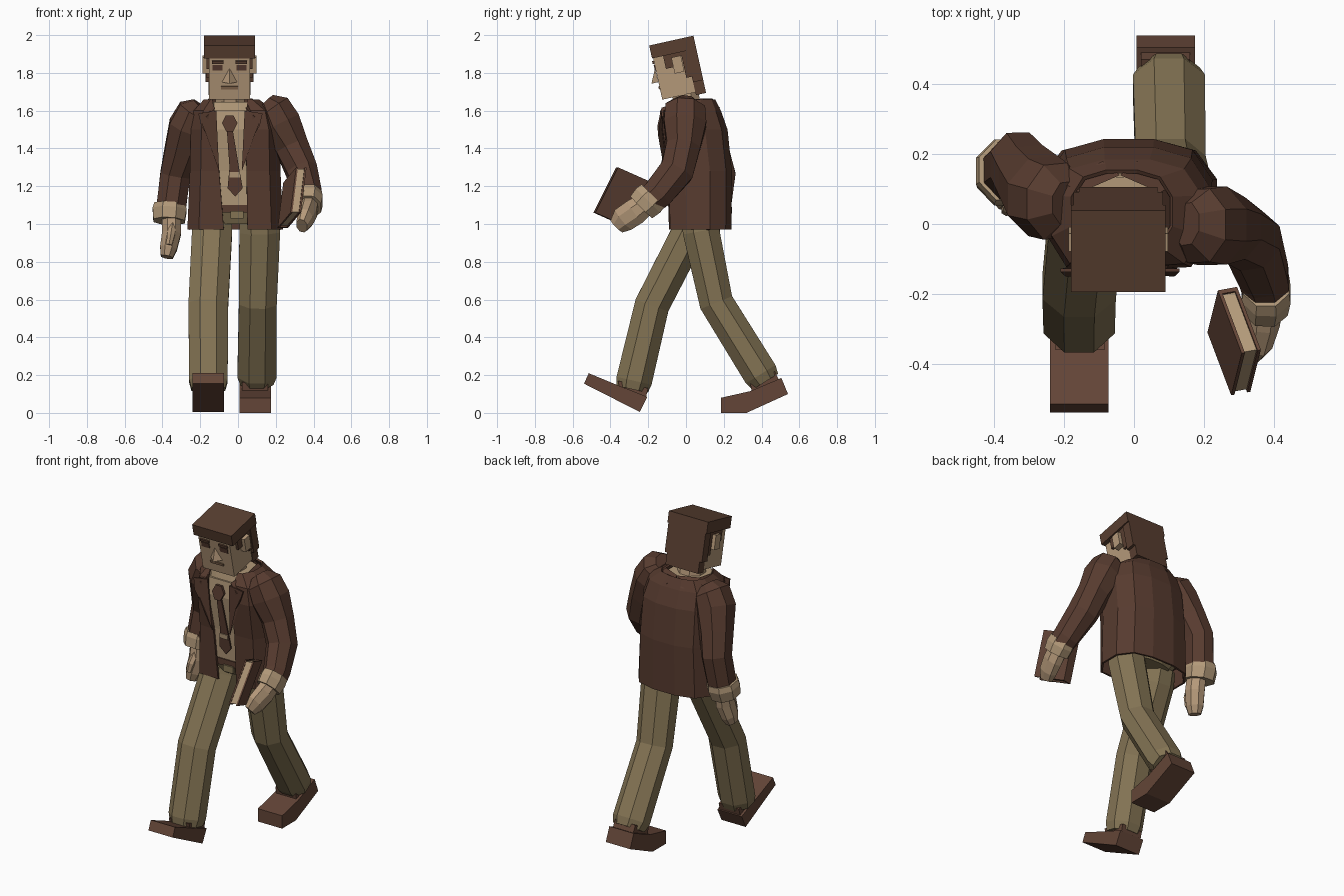
import bpy, bmesh, math
from mathutils import Vector as V

if "Cube" in bpy.data.objects:
    bpy.data.objects.remove(bpy.data.objects["Cube"])


def material(name, rgb):
    m = bpy.data.materials.new(name)
    lin = [((c / 255 + 0.055) / 1.055) ** 2.4 for c in rgb]
    m.diffuse_color = (*lin, 1)
    m.use_nodes = True
    m.node_tree.nodes["Principled BSDF"].inputs["Base Color"].default_value = m.diffuse_color
    return m


JACKET = material("jacket_brown", (87, 59, 47))
HAIR = material("hair_brown", (88, 62, 48))
SHOE = material("shoe_brown", (99, 69, 55))
PANTS = material("pants_olive", (132, 116, 84))
SKIN = material("skin_tan", (180, 152, 121))
SHIRT = material("shirt_tan", (178, 153, 121))
TIE = material("tie_brown", (86, 59, 47))
MOUTH = material("mouth_brown", (130, 102, 78))


def make(name, verts, faces, mat):
    bm = bmesh.new()
    vs = [bm.verts.new(v) for v in verts]
    for f in faces:
        bm.faces.new([vs[i] for i in f])
    bmesh.ops.recalc_face_normals(bm, faces=bm.faces)
    me = bpy.data.meshes.new(name)
    bm.to_mesh(me)
    bm.free()
    me.materials.append(mat)
    ob = bpy.data.objects.new(name, me)
    bpy.context.collection.objects.link(ob)
    return ob


def loft(name, rings, mat, closed=True):
    n = len(rings[0])
    verts = [p for r in rings for p in r]
    faces = []
    for k in range(len(rings) - 1):
        for i in range(n if closed else n - 1):
            j = (i + 1) % n
            faces.append((k * n + i, k * n + j, (k + 1) * n + j, (k + 1) * n + i))
    if closed:
        faces += [tuple(range(n)), tuple(range((len(rings) - 1) * n, len(rings) * n))]
    return make(name, verts, faces, mat)


def tube(name, path, mat, sides=8):
    """path: (x, y, z, half width across x, half depth), flat-sided rings"""
    pts = [V(p[:3]) for p in path]
    rings = []
    for i, p in enumerate(path):
        d = V((0, 0, 0))
        if i:
            d += (pts[i] - pts[i - 1]).normalized()
        if i < len(path) - 1:
            d += (pts[i + 1] - pts[i]).normalized()
        d.normalize()
        v = d.cross(V((1, 0, 0))).normalized()
        u = v.cross(d)
        k = 1 / math.cos(math.pi / sides)
        ang = [2 * math.pi * (j + 0.5) / sides for j in range(sides)]
        rings.append([pts[i] + u * math.cos(a) * p[3] * k + v * math.sin(a) * p[4] * k for a in ang])
    return loft(name, rings, mat)


def block(name, o, a, b, c, mat):
    o, a, b, c = map(V, (o, a, b, c))
    return loft(name, [[o, o + a, o + a + b, o + b], [o + c, o + a + c, o + a + b + c, o + b + c]], mat)


def side_prism(name, yz, x0, x1, mat):
    return loft(name, [[(x, y, z) for y, z in yz] for x in (x0, x1)], mat)


def plate(name, pts, mat, t=0.009):
    return loft(name, [pts, [(x, y - t, z) for x, y, z in pts]], mat)


# Trouser legs: one striding forward, one trailing
tube("front_leg", [(-.13, .05, 1.04, .1, .09), (-.137, .02, .96, .106, .093),
                   (-.157, -.18, .57, .105, .092), (-.157, -.275, .17, .102, .095),
                   (-.157, -.285, .125, .09, .085)], PANTS)
tube("back_leg", [(.11, .07, 1.04, .1, .095), (.115, .08, .96, .108, .097),
                  (.105, .16, .585, .1, .09), (.1, .395, .205, .103, .092),
                  (.1, .42, .165, .088, .08)], PANTS)

# Shoes and ankles
side_prism("front_shoe", [(-.515, .21), (-.54, .155), (-.245, .005), (-.205, .085), (-.37, .15)],
           -.24, -.073, SHOE)
side_prism("back_shoe", [(.185, .08), (.185, 0), (.32, 0), (.54, .1), (.505, .185), (.34, .115)],
           .007, .175, SHOE)
side_prism("front_ankle", [(-.36, .17), (-.35, .12), (-.215, .07), (-.2, .13)], -.225, -.085, SHOE)
side_prism("back_ankle", [(.34, .16), (.35, .1), (.495, .17), (.47, .22)], .02, .16, SHOE)

# Torso cross-section: fractions of half width and of depth, front to back
SIDE = [(.76, .02), (1, .28), (1, .66), (.76, .91), (.3, 1)]
SECTIONS = [  # z, centre x, half width, front y, back y, opening left, opening right
    (.97, -.015, .253, -.09, .24, -.075, .05),
    (1.28, -.015, .24, -.1, .243, -.1, .045),
    (1.5, -.015, .235, -.13, .22, -.12, .04),
    (1.6, -.02, .215, -.12, .185, -.125, .045),
    (1.66, -.035, .145, -.07, .155, -.135, .05)]


def section(z, cx, hw, yf, yb, left, right):
    half = [(hw * f, yf + (yb - yf) * g) for f, g in SIDE]
    return ([(right, yf, z)] + [(cx + x, y, z) for x, y in half]
            + [(cx - x, y, z) for x, y in reversed(half)] + [(left, yf, z)])


jacket = loft("jacket", [section(*s) for s in SECTIONS], JACKET, closed=False)
solid = jacket.modifiers.new("thickness", 'SOLIDIFY')
solid.thickness = .012
solid.offset = -1

# Shirt, waist and belt inside the open jacket
inner = [(1.08, -.015, .21, -.072, .2, -.1, .07)] + [
    (z, cx, hw - .03, yf + .017, yb - .03, l, r) for z, cx, hw, yf, yb, l, r in SECTIONS[1:4]]
loft("shirt", [section(*s) for s in inner], SHIRT)
loft("belt", [section(z, -.015, .215, -.08, .205, -.1, .07) for z in (1.06, 1.1)], TIE)
loft("hips", [section(1.0, -.015, .15, -.04, .17, -.06, .03),
              section(1.07, -.015, .21, -.07, .2, -.1, .07)], PANTS)
block("belt_buckle", (-.04, -.09, 1.03), (.07, 0, 0), (0, .02, 0), (0, 0, .04), PANTS)
loft("shirt_collar", [section(1.56, -.035, .12, -.1, .13, -.09, .02),
                      section(1.645, -.04, .115, -.085, .135, -.09, .01)], SHIRT)
tube("neck", [(-.04, .02, 1.57, .08, .07), (-.045, -.01, 1.72, .075, .07)], SKIN)

# Tie with knot and clip
plate("tie", [(-.06, -.12, 1.51), (-.03, -.12, 1.51), (.005, -.103, 1.3), (.025, -.097, 1.19),
              (-.015, -.09, 1.145), (-.055, -.097, 1.19), (-.045, -.103, 1.3)], TIE)
plate("tie_knot", [(-.065, -.113, 1.575), (-.025, -.113, 1.575), (-.003, -.12, 1.535), (-.025, -.127, 1.49),
                   (-.063, -.127, 1.49), (-.085, -.12, 1.535)], TIE, .015)
plate("tie_clip", [(-.045, -.112, 1.275), (.01, -.112, 1.275), (.01, -.109, 1.245), (-.045, -.109, 1.245)], SHIRT, .006)

# Lapels and turned collar, mirrored about the neck
for s, side in ((1, "left"), (-1, "right")):
    cx = -.04
    plate(side + "_lapel", [(cx + s * .075, -.128, 1.6), (cx + s * .17, -.128, 1.585),
                            (cx + s * .155, -.142, 1.52), (cx + s * .125, -.139, 1.47),
                            (cx + s * .06, -.105, 1.28)], JACKET)
    loft(side + "_collar", [[(cx + s * x, y, z), (cx + s * (x + .05), y + dy, z - .05), (cx + s * (x + .03), y, z - .07)]
                            for x, y, z, dy in ((.08, -.13, 1.615, -.01), (.125, -.03, 1.65, 0),
                                                (.115, .09, 1.665, .03), (.0, .14, 1.665, .04))], JACKET)

# Sleeves, cuffs and hands
tube("right_sleeve", [(-.195, .06, 1.625, .05, .06), (-.225, .065, 1.59, .095, .108), (-.26, .08, 1.51, .107, .115),
                      (-.3, .13, 1.38, .09, .1), (-.332, .172, 1.26, .08, .09),
                      (-.356, .15, 1.07, .078, .085)], JACKET)
tube("right_cuff", [(-.36, .155, 1.105, .083, .088), (-.362, .15, 1.075, .09, .094),
                    (-.365, .135, 1.015, .083, .085)], SHIRT)
tube("right_hand", [(-.352, .13, 1.04, .05, .06), (-.352, .115, .95, .05, .062),
                    (-.368, .095, .87, .045, .055), (-.377, .085, .825, .032, .04)], SKIN)
tube("right_thumb", [(-.345, .09, 1.0, .02, .024), (-.355, .05, .94, .02, .022), (-.365, .04, .89, .015, .016)], SKIN, 6)
tube("left_sleeve", [(.15, 0, 1.645, .05, .06), (.185, -.005, 1.61, .095, .105), (.225, -.005, 1.53, .108, .112),
                     (.285, -.015, 1.41, .088, .09), (.338, -.05, 1.28, .082, .09),
                     (.372, -.15, 1.16, .07, .082), (.38, -.195, 1.12, .065, .075)], JACKET)
tube("left_cuff", [(.378, -.175, 1.15, .066, .085), (.378, -.2, 1.125, .07, .09), (.374, -.235, 1.09, .066, .082)], SHIRT)
tube("left_hand", [(.376, -.21, 1.11, .05, .06), (.37, -.27, 1.065, .048, .07),
                   (.355, -.33, 1.025, .042, .068), (.338, -.365, .99, .03, .045)], SKIN)

# Book held at the side
base, up, fwd, thick = V((.21, -.31, .98)), V((.03, .12, .24)), V((.068, -.18, .08)), V((.055, .01, 0))
block("book_front_cover", base, up, fwd, thick * .17, SHOE)
block("book_back_cover", base + thick * .83, up, fwd, thick * .17, SHOE)
block("book_spine", base + thick * .1, up, fwd * .06, thick * .8, SHOE)
block("book_pages", base + thick * .15 + up * .03 + fwd * .05, up * .94, fwd * .92, thick * .7, SHIRT)

# Head frame: tilted forward; u runs front to back, w runs upward from the brow corner
TILT = math.radians(12.5)
HX = -.045


def head(x, u, w):
    c, s = math.cos(TILT), math.sin(TILT)
    return V((HX + x, -.195 + u * c - w * s, 1.945 + u * s + w * c))


def head_block(name, x0, x1, u0, u1, w0, w1, mat):
    loft(name, [[head(x, u, w) for x, u in ((x0, u0), (x1, u0), (x1, u1), (x0, u1))] for w in (w0, w1)], mat)


head_block("face", -.108, .108, .006, .21, -.295, -.02, SKIN)
head_block("hair_top", -.135, .135, 0, .24, -.07, 0, HAIR)
head_block("hair_back", -.128, .128, .185, .24, -.24, -.07, HAIR)
head_block("hair_nape", -.112, .112, .185, .24, -.31, -.24, HAIR)
for s, side in ((1, "left"), (-1, "right")):
    a, b = s * .1, s * .123
    head_block(side + "_sideburn", a, b, .06, .1, -.14, -.07, HAIR)
    head_block(side + "_hair_over_ear", a, b, .1, .155, -.09, -.07, HAIR)
    head_block(side + "_hair_behind_ear", a, b, .155, .19, -.21, -.07, HAIR)
    head_block(side + "_ear", a, s * .143, .1, .152, -.175, -.088, SKIN)
    head_block(side + "_brow", s * .033, s * .093, -.003, .01, -.1, -.084, HAIR)
    head_block(side + "_eye", s * .036, s * .09, .001, .01, -.137, -.106, TIE)
head_block("mouth", -.045, .045, 0, .01, -.238, -.222, MOUTH)
make("nose", [head(0, .004, -.125), head(-.04, .006, -.2), head(.04, .006, -.2), head(0, -.032, -.2)],
     [(0, 1, 3), (0, 3, 2), (1, 2, 3), (0, 2, 1)], SKIN)
